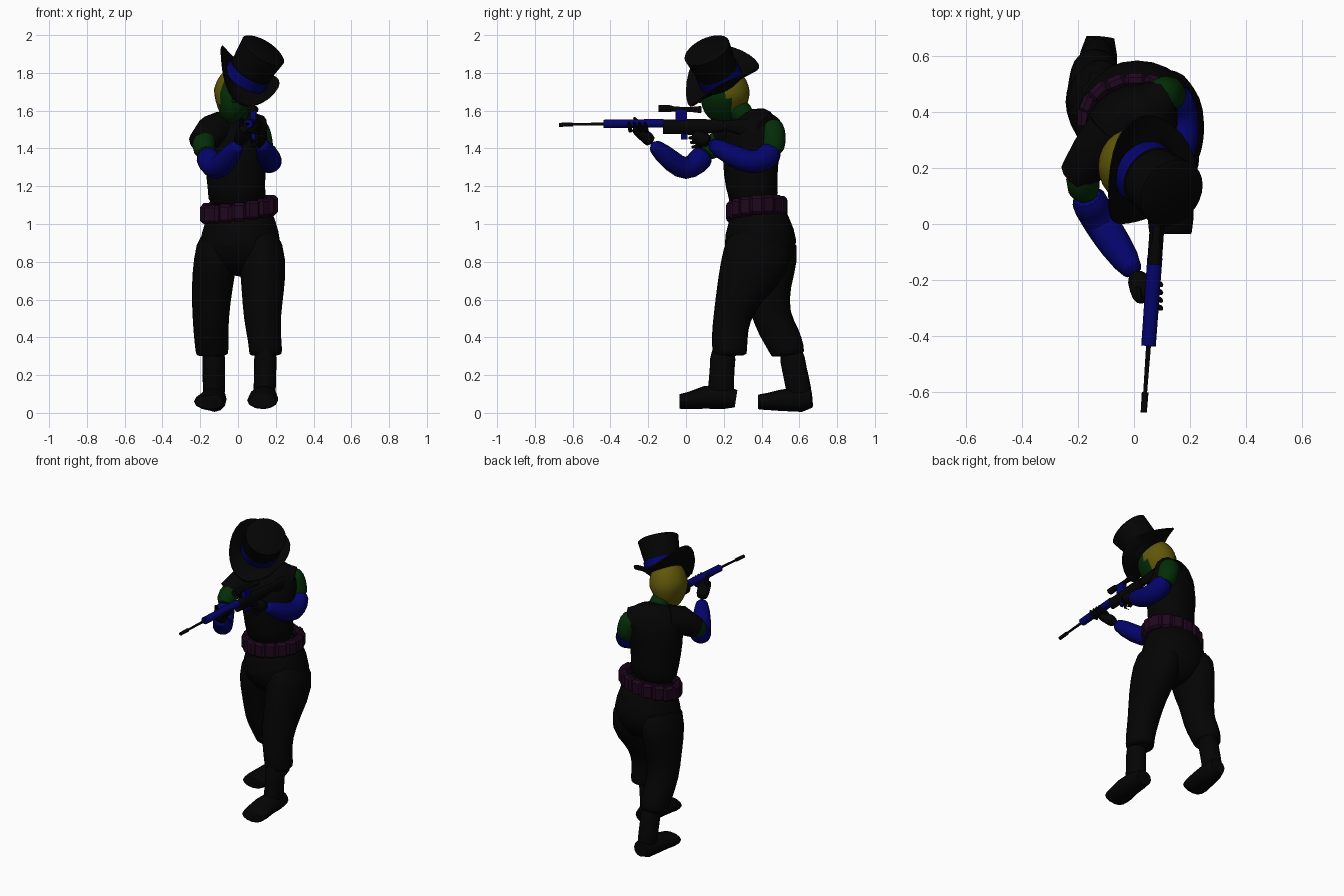
import bpy
import bmesh
from math import cos, sin, pi, radians
from mathutils import Vector, Matrix

cube = bpy.data.objects.get("Cube")
if cube:
    bpy.data.objects.remove(cube)


def material(name, r, g, b):
    mat = bpy.data.materials.new(name)
    mat.use_nodes = True
    mat.diffuse_color = (r, g, b, 1)
    shader = next(n for n in mat.node_tree.nodes if n.type == 'BSDF_PRINCIPLED')
    shader.inputs["Base Color"].default_value = (r, g, b, 1)
    return mat


black = material("black", .0012, .0012, .0012)
blue = material("deep blue", .0012, .0012, .145)
green = material("dark green", .0012, .026, .0022)
yellow = material("mustard yellow", .115, .095, .003)
purple = material("dark purple", .014, .002, .013)
parts = []


def finish(name, bm, *mats, smooth=False):
    """Turn a bmesh into a named object with its materials."""
    bmesh.ops.recalc_face_normals(bm, faces=bm.faces)
    mesh = bpy.data.meshes.new(name)
    bm.to_mesh(mesh)
    bm.free()
    for mat in mats:
        mesh.materials.append(mat)
    obj = bpy.data.objects.new(name, mesh)
    bpy.context.scene.collection.objects.link(obj)
    if smooth:
        sub = obj.modifiers.new("Subdivision", 'SUBSURF')
        sub.levels = sub.render_levels = 1
    parts.append(obj)
    return obj


def tube(name, mat, *rings, sides=12, smooth=True):
    """Loft elliptical rings (x, y, z, half width, half depth, yaw) along a path."""
    bm = bmesh.new()
    centres = [Vector(r[:3]) for r in rings]
    loops = []
    for i, ring in enumerate(rings):
        ahead = centres[min(i + 1, len(rings) - 1)]
        along = (ahead - centres[max(i - 1, 0)]).normalized()
        a = ring[3]
        b = ring[4] if len(ring) > 4 else a
        yaw = radians(ring[5]) if len(ring) > 5 else 0
        side = Vector((cos(yaw), sin(yaw), 0))
        side = (side - along * side.dot(along)).normalized()
        up = along.cross(side)
        angles = [2 * pi * k / sides for k in range(sides)]
        loops.append([bm.verts.new(centres[i] + side * a * cos(t) + up * b * sin(t))
                      for t in angles])
    for low, high in zip(loops, loops[1:]):
        for k in range(sides):
            j = (k + 1) % sides
            bm.faces.new((low[k], low[j], high[j], high[k]))
    bm.faces.new(loops[0])
    bm.faces.new(loops[-1])
    return finish(name, bm, mat, smooth=smooth)


def box(name, mat, centre, size, turn=Matrix(), bevel=0):
    bm = bmesh.new()
    bmesh.ops.create_cube(bm, size=1, matrix=Matrix.Translation(centre) @ turn
                          @ Matrix.Diagonal((*size, 1)))
    if bevel:
        bmesh.ops.bevel(bm, geom=bm.edges[:], offset=bevel, segments=1, affect='EDGES')
    return finish(name, bm, mat)


def frame(origin, axis):
    """Matrix with local z along the axis and local x kept close to world x."""
    z = Vector(axis).normalized()
    x = (Vector((1, 0, 0)) - z * z.x).normalized()
    turn = Matrix((x, z.cross(x), z)).transposed().to_4x4()
    return Matrix.Translation(origin) @ turn


# Trousers
tube("hips", black, (0, .37, 1.12, .17, .14), (.012, .385, 1.02, .188, .165),
     (.012, .395, .9, .236, .216), (.01, .4, .79, .2, .16), (.005, .39, .72, .08, .08))
tube("left_trouser", black, (.11, .4, .97, .11, .17), (.133, .375, .8, .132, .2),
     (.132, .285, .65, .117, .134), (.127, .24, .5, .102, .1),
     (.14, .23, .4, .092, .1), (.147, .232, .32, .091, .095), (.147, .232, .3, .09, .093))
tube("right_trouser", black, (-.11, .42, .97, .1, .17), (-.12, .42, .8, .122, .185),
     (-.14, .435, .65, .112, .12), (-.145, .45, .5, .1, .105),
     (-.142, .51, .4, .095, .104), (-.137, .542, .32, .09, .093), (-.137, .542, .3, .088, .09))

# Boots
tube("left_boot_shaft", black, (.145, .2, .36, .07, .08), (.145, .19, .22, .058, .064),
     (.14, .185, .12, .064, .076), (.14, .18, .05, .055, .065))
tube("left_boot_foot", black, (.14, .265, .075, .055, .046), (.14, .2, .085, .068, .065),
     (.135, .1, .082, .076, .06), (.13, .02, .066, .082, .046), (.13, -.028, .06, .076, .04),
     (.13, -.035, .06, .074, .036), smooth=False)
tube("right_boot_shaft", black, (-.128, .55, .36, .07, .075), (-.128, .575, .22, .06, .066),
     (-.128, .6, .12, .063, .072), (-.125, .6, .05, .055, .062))
tube("right_boot_foot", black, (-.12, .665, .078, .05, .05), (-.125, .61, .073, .065, .068),
     (-.14, .5, .066, .077, .056), (-.15, .43, .06, .084, .045), (-.155, .388, .058, .078, .04),
     (-.155, .38, .058, .074, .036), smooth=False)

# Vest with shoulder caps, twisted towards the rifle
tube("vest", black, (0, .37, 1.08, .17, .14), (-.01, .345, 1.2, .157, .142, 8),
     (-.014, .34, 1.34, .177, .158, 22), (-.01, .355, 1.46, .19, .147, 33),
     (-.01, .36, 1.55, .18, .118, 33), (-.01, .34, 1.61, .08, .07, 33))
tube("right_shoulder_cap", black, (-.08, .32, 1.5, .1), (-.14, .25, 1.487, .09),
     (-.203, .175, 1.425, .067), smooth=False)
tube("left_shoulder_cap", black, (.04, .4, 1.48, .1), (.09, .43, 1.505, .09),
     (.117, .445, 1.5, .075), smooth=False)

# Belt of pouches, slightly tilted
count = 16
for k in range(count):
    t = 2 * pi * k / count
    x, y = .182 * cos(t), .138 * sin(t)
    heading = Matrix.Rotation(t + pi / 2, 4, 'Z')
    box("belt_pouch", purple, (x + .005, y + .375, 1.077 + x * .13 + y * .1),
        (.078, .05, .1), heading, bevel=.015)

# Arms
tube("left_upper_arm", green, (.08, .445, 1.54, .055), (.105, .46, 1.5, .07),
     (.12, .467, 1.43, .067), (.14, .455, 1.37, .058))
tube("left_sleeve", blue, (.13, .467, 1.41, .068), (.155, .43, 1.345, .069),
     (.172, .355, 1.32, .067), (.165, .25, 1.355, .064), (.115, .11, 1.44, .038))
tube("right_upper_arm", green, (-.15, .24, 1.48, .06), (-.195, .15, 1.42, .066),
     (-.165, .095, 1.365, .058))
tube("right_sleeve", blue, (-.172, .11, 1.38, .066), (-.15, .06, 1.325, .068),
     (-.115, 0, 1.282, .066), (-.07, -.07, 1.325, .064), (.012, -.19, 1.435, .042))

# Gloves
tube("left_glove", black, (.115, .13, 1.43, .037), (.105, .08, 1.455, .046, .042),
     (.095, .03, 1.47, .038, .035))
tube("right_glove", black, (.008, -.175, 1.425, .04), (.025, -.23, 1.48, .044, .034),
     (.042, -.28, 1.51, .042, .028))
for k in range(4):
    z = 1.48 - k * .024
    y = .03 + k * .008
    tube("left_finger", black, (.12, y + .02, z, .013), (.105, y - .03, z, .013),
         (.06, y - .02, z, .011), sides=6)
    y = -.21 - k * .028
    tube("right_finger", black, (.04, y, 1.49, .014), (.09, y, 1.495, .014),
         (.1, y - .01, 1.545, .011), sides=6)
tube("right_thumb", black, (.01, -.22, 1.48, .018), (.017, -.25, 1.53, .016),
     (.022, -.28, 1.57, .01), sides=6)


# Rifle, running along y and slightly across the body
def rifle(name, mat, *rings, sides=10):
    tube(name, mat, *[(.083 + .072 * y, y, z, a, b) for y, z, a, b in rings],
         sides=sides, smooth=False)


rifle("rifle_barrel", black, (-.6, 1.527, .007, .007), (-.4, 1.53, .009, .009))
rifle("rifle_muzzle", black, (-.672, 1.525, .011, .011), (-.6, 1.527, .012, .012))
rifle("rifle_forend", blue, (-.435, 1.53, .026, .023), (-.12, 1.533, .027, .024))
rifle("rifle_receiver", black, (-.12, 1.515, .026, .04), (.08, 1.515, .026, .043),
      (.2, 1.52, .024, .032))
rifle("rifle_stock", black, (.2, 1.525, .02, .025), (.27, 1.515, .02, .04),
      (.38, 1.505, .022, .055))
rifle("rifle_scope", black, (-.145, 1.612, .022, .02), (-.09, 1.612, .021, .019),
      (-.06, 1.608, .014, .014), (.03, 1.606, .014, .014), (.08, 1.606, .02, .02))
box("scope_mount", blue, (.08, -.025, 1.575), (.03, .06, .06))
box("rifle_magazine", blue, (.082, -.01, 1.463), (.02, .035, .03))
tube("rifle_grip", black, (.085, .045, 1.5, .018, .025), (.09, .08, 1.39, .018, .025))

# Neck and head, the hair taking the back, the crown and the right temple
tube("neck", green, (0, .33, 1.55, .07), (-.01, .27, 1.61, .062), (-.01, .22, 1.67, .06))
bm = bmesh.new()
bmesh.ops.create_uvsphere(bm, u_segments=24, v_segments=16, radius=1)
for face in bm.faces:
    c = face.calc_center_median()
    face.material_index = int(c.y + 1.1 * max(0, -c.x) + .35 * c.z > .12 or c.z > .7)
for v in bm.verts:
    drop = max(0, -v.co.z)
    v.co.x *= 1 - .35 * drop
    v.co.y -= .15 * drop
bm.transform(frame((-.015, .208, 1.687), (.22, -.12, 1)) @ Matrix.Diagonal((.115, .13, .155, 1)))
finish("head", bm, green, yellow)
tube("nose", green, (-.015, .09, 1.69, .01), (-.02, .065, 1.655, .018),
     (-.02, .08, 1.64, .012), sides=6)

# Tall hat: crown, ribbon band and curled brim spun from one profile
profile = [(.001, .212), (.115, .212), (.128, .204), (.113, .07), (.119, .068), (.118, .006),
           (.15, .004), (.185, .005), (.214, .01), (.214, 0), (.16, -.008), (.1, -.012)]
BAND_ROW = 4
bm = bmesh.new()
sides = 28
rows = []
for r, z in profile:
    row = []
    for k in range(sides):
        t = 2 * pi * k / sides
        x, y = r * cos(t), r * sin(t)
        curl = 0
        if r > .14:
            x *= .92 if x < 0 else .8
            curl = 2.4 * x * x + y * abs(y) * (1 if y < 0 else -.3)
        row.append(bm.verts.new((x, y, z + curl)))
    rows.append(row)
for i, (low, high) in enumerate(zip(rows, rows[1:])):
    for k in range(sides):
        j = (k + 1) % sides
        face = bm.faces.new((low[k], low[j], high[j], high[k]))
        face.material_index = int(i == BAND_ROW)
bm.faces.new(rows[0])
bm.transform(frame((.032, .188, 1.76), (.5, -.38, .78)))
finish("hat", bm, black, blue)

# Smooth shading with crisp edges
bpy.ops.object.select_all(action='DESELECT')
for obj in parts:
    if not obj.name.startswith("belt"):
        obj.select_set(True)
        bpy.context.view_layer.objects.active = obj
bpy.ops.object.shade_smooth_by_angle(angle=radians(50))
